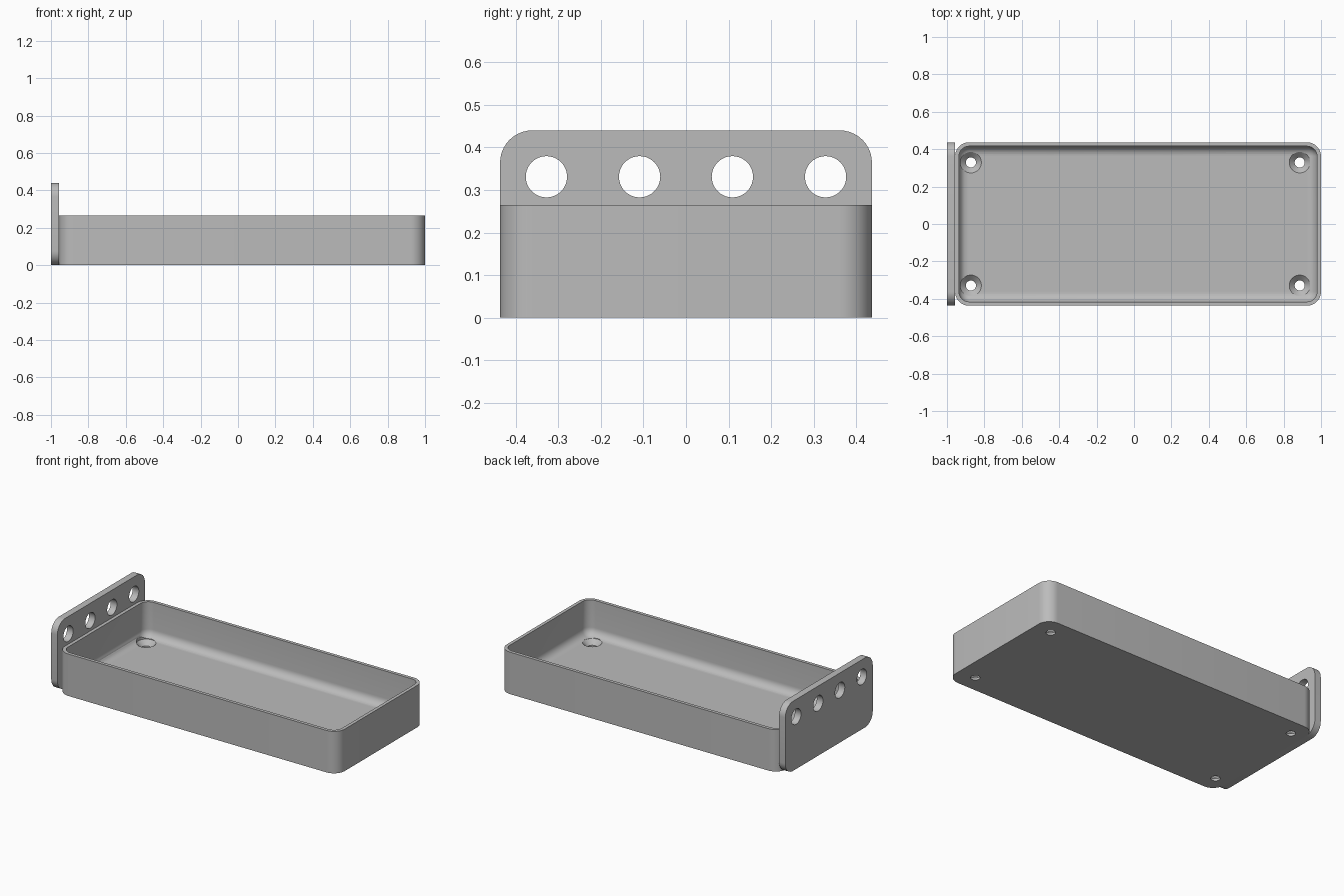
import bpy, bmesh, math
from mathutils import Vector

if "Cube" in bpy.data.objects:
    bpy.data.objects.remove(bpy.data.objects["Cube"])

# Single grey material
grey = bpy.data.materials.new("plain grey")
grey.use_nodes = True
colour = (0.5, 0.5, 0.5, 1)
grey.diffuse_color = colour
grey.node_tree.nodes["Principled BSDF"].inputs["Base Color"].default_value = colour

PLATE_IN = -0.957      # inner face of the end plate
HALF_W = 0.437
TRAY_H = 0.265
FLOOR = 0.043
WALL = 0.021
FILLET = 0.05
CORNER = 0.076


def rounded_rect(cx, cy, hx, hy, r, segs=10):
    """Outline points of a rounded rectangle, anticlockwise."""
    pts = []
    for k, (sx, sy) in enumerate([(1, 1), (-1, 1), (-1, -1), (1, -1)]):
        for i in range(segs + 1):
            a = math.pi / 2 * (k + i / segs)
            pts.append((cx + sx * (hx - r) + r * math.cos(a),
                        cy + sy * (hy - r) + r * math.sin(a)))
    return pts


def loft(name, rings):
    """Solid through matching rings of points, capped at both ends."""
    bm = bmesh.new()
    loops = [[bm.verts.new(p) for p in ring] for ring in rings]
    n = len(loops[0])
    for a, b in zip(loops, loops[1:]):
        for i in range(n):
            j = (i + 1) % n
            bm.faces.new((a[i], a[j], b[j], b[i]))
    bm.faces.new(list(reversed(loops[0])))
    bm.faces.new(loops[-1])
    bmesh.ops.recalc_face_normals(bm, faces=bm.faces)
    mesh = bpy.data.meshes.new(name)
    bm.to_mesh(mesh)
    bm.free()
    mesh.materials.append(grey)
    obj = bpy.data.objects.new(name, mesh)
    bpy.context.collection.objects.link(obj)
    return obj


def lathe(name, centre, axis, profile, segs=40):
    """Turned solid from (distance, radius) steps along an axis."""
    turn = Vector((0, 0, 1)).rotation_difference(Vector(axis))
    rings = []
    for d, r in profile:
        angles = [2 * math.pi * i / segs for i in range(segs)]
        rings.append([Vector(centre) + turn @ Vector((r * math.cos(a), r * math.sin(a), d))
                      for a in angles])
    return loft(name, rings)


def activate(obj):
    bpy.ops.object.select_all(action='DESELECT')
    obj.select_set(True)
    bpy.context.view_layer.objects.active = obj


def cut(obj, cutters):
    """Subtract the cutters, discard them and set smooth shading."""
    activate(obj)
    for c in cutters:
        c.hide_render = True
        mod = obj.modifiers.new("hole", 'BOOLEAN')
        mod.operation = 'DIFFERENCE'
        mod.solver = 'EXACT'
        mod.object = c
        bpy.ops.object.modifier_apply(modifier=mod.name)
        bpy.data.objects.remove(c)
    bpy.ops.object.shade_smooth_by_angle(angle=math.radians(30))


# Tray: outer wall, rim, inner wall and filleted floor
def tray_ring(inset, z):
    mid, half = (1 + PLATE_IN) / 2, (1 - PLATE_IN) / 2
    outline = rounded_rect(mid, 0, half - inset, HALF_W - inset, CORNER - inset)
    return [(x, y, z) for x, y in outline]


steps = [(0, 0), (0, TRAY_H), (WALL, TRAY_H)]
for i in range(9):
    a = math.pi / 2 * i / 8
    steps.append((WALL + FILLET * (1 - math.cos(a)), FLOOR + FILLET * (1 - math.sin(a))))
tray = loft("tray", [tray_ring(*s) for s in steps])

# Countersunk screw holes in the floor
sink = [(-0.02, 0.027), (0.014, 0.027), (FLOOR, 0.056), (0.12, 0.056)]
cut(tray, [lathe("screw_hole_cutter", (x, y, 0), (0, 0, 1), sink)
           for x in (-0.872, 0.886) for y in (-0.329, 0.329)])

# Upright end plate with rounded corners
outline = rounded_rect(0, 0.22, HALF_W, 0.22, CORNER)
plate = loft("end_plate", [[(x, y, z) for y, z in outline] for x in (-1, PLATE_IN)])

# Row of four round holes through the plate
cut(plate, [lathe("plate_hole_cutter", (-1.1, y, 0.331), (1, 0, 0), [(0, 0.0485), (0.2, 0.0485)])
            for y in (-0.328, -0.109, 0.109, 0.328)])
